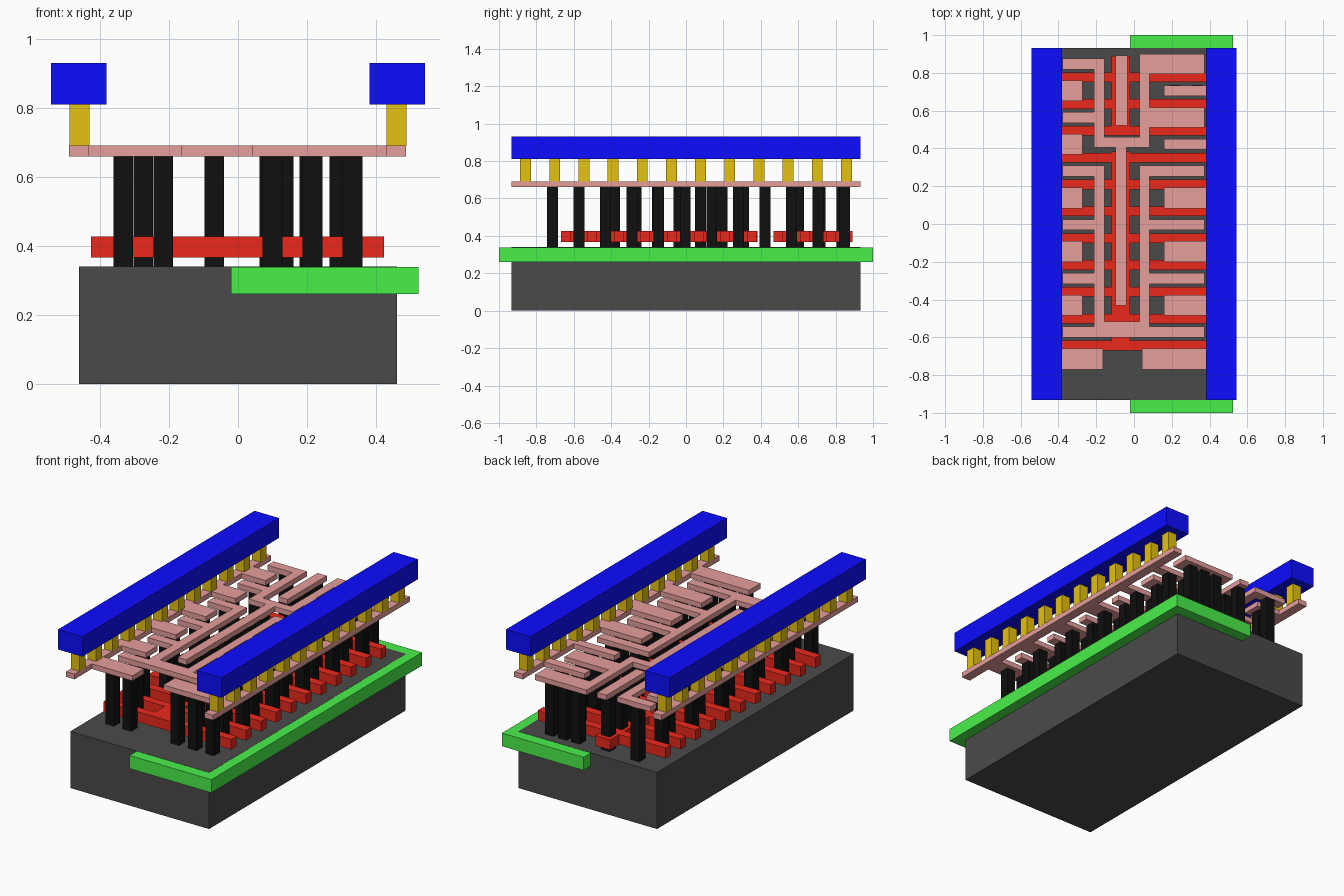
import bpy, bmesh

if "Cube" in bpy.data.objects:
    bpy.data.objects.remove(bpy.data.objects["Cube"])


def make_mat(name, rgb):
    """Material from a screen colour, converted to linear."""
    m = bpy.data.materials.new(name)
    m.diffuse_color = (*[((c + 0.055) / 1.055) ** 2.4 for c in rgb], 1)
    m.use_nodes = True
    m.node_tree.nodes["Principled BSDF"].inputs["Base Color"].default_value = m.diffuse_color
    return m


def boxes(name, mat, items):
    """One object made of boxes given as (x0, x1, y0, y1, z0, z1)."""
    bm = bmesh.new()
    for x0, x1, y0, y1, z0, z1 in items:
        verts = bmesh.ops.create_cube(bm, size=1)["verts"]
        for v in verts:
            v.co = (x1 if v.co.x > 0 else x0,
                    y1 if v.co.y > 0 else y0,
                    z1 if v.co.z > 0 else z0)
    me = bpy.data.meshes.new(name)
    bm.to_mesh(me)
    bm.free()
    me.materials.append(mat)
    ob = bpy.data.objects.new(name, me)
    bpy.context.collection.objects.link(ob)
    return ob


def layer(name, mat, z0, z1, rects):
    return boxes(name, mat, [(*r, z0, z1) for r in rects])


def bar(x0, x1, y, half):
    return (x0, x1, y - half, y + half)


def pillar(x, y):
    h = 0.0288
    return (x - h, x + h, y - h, y + h, 0.34, 0.66)


dark = make_mat("dark_grey", (0.29, 0.29, 0.29))
green = make_mat("green", (0.29, 0.94, 0.29))
red = make_mat("red", (0.92, 0.16, 0.11))
black = make_mat("black", (0.06, 0.06, 0.06))
pink = make_mat("pink", (0.9, 0.62, 0.61))
yellow = make_mat("yellow", (0.9, 0.76, 0.06))
blue = make_mat("blue", (0.05, 0.05, 1.0))

PITCH = 0.142
rows = [0.848 - PITCH * i for i in range(12)]      # contact rows, back to front
gates = [0.777 - PITCH * i for i in range(11)]     # gate bars between the rows

# base block and the well along its right half (a hair below the block top)
layer("base_block", dark, 0, 0.34, [(-0.461, 0.461, -0.933, 0.933)])
layer("well_slab", green, 0.26, 0.339, [(-0.02, 0.523, -1, 1)])

# red gate bars with the two spines that join them
layer("gate_bars", red, 0.366, 0.427,
      [bar(-0.427, 0.423, y, 0.0255) for y in gates])
layer("gate_spines", red, 0.366, 0.427,
      [(-0.118, -0.022, 0.468, 0.889), (-0.118, -0.022, -0.6685, 0.383)])

# black contact pillars
pillars = []
for i, y in enumerate(rows):
    if i == 11:
        xs = [-0.333, -0.217, 0.1, 0.216, 0.332]
    elif i % 2:
        xs = [-0.333, 0.216, 0.332]
    elif i in (0, 2):
        xs = [-0.275, 0.12 if i == 0 else 0.091, 0.207, 0.294]
    else:
        xs = [-0.275, 0.132, 0.294]
    pillars += [pillar(x, y) for x in xs]
for y in [0.833 - 0.115 * i for i in range(3)] + [0.308 - 0.115 * i for i in range(7)]:
    pillars.append(pillar(-0.069, y))
boxes("contact_pillars", black, pillars)

# pink wiring layer
Z = (0.66, 0.691)
layer("wiring_rails", pink, *Z,
      [(-0.49, -0.433, -0.933, 0.933), (0.431, 0.488, -0.933, 0.933)])
fingers = []
for i, y in enumerate(rows):
    if i % 2:      # fingers attached to the outer rails
        last = i == 11
        fingers.append(bar(-0.433, -0.163 if last else -0.272, y, 0.055))
        fingers.append(bar(0.042 if last else 0.16, 0.431, y,
                           0.028 if i in (1, 3) else 0.055))
    else:          # fingers attached to the inner wires
        fingers.append(bar(-0.378, -0.213, y, 0.029))
        fingers.append(bar(0.083, 0.374, y, 0.053 if i in (0, 2) else 0.029))
layer("wiring_fingers", pink, *Z, fingers)
layer("inner_wires", pink, *Z, [
    (-0.213, -0.157, 0.405, 0.877), (0.03, 0.083, 0.405, 0.901),
    (-0.157, 0.03, 0.405, 0.46), (-0.097, -0.04, -0.432, 0.405),
    (-0.213, -0.157, -0.601, 0.309), (0.03, 0.083, -0.601, 0.309),
    (-0.157, 0.03, -0.601, -0.515), (-0.097, -0.035, 0.522, 0.893)])

# yellow posts and blue power beams, mirrored left and right
posts = []
for s in (-1, 1):
    for i in range(12):
        y = -0.858 + 0.156 * i
        posts.append(bar(s * 0.46 - 0.0288, s * 0.46 + 0.0288, y, 0.0288))
    side = "left" if s < 0 else "right"
    x = s * 0.462
    layer(side + "_power_beam", blue, 0.81, 0.93,
          [(x - 0.081, x + 0.081, -0.933, 0.933)])
layer("yellow_posts", yellow, 0.691, 0.81, posts)
